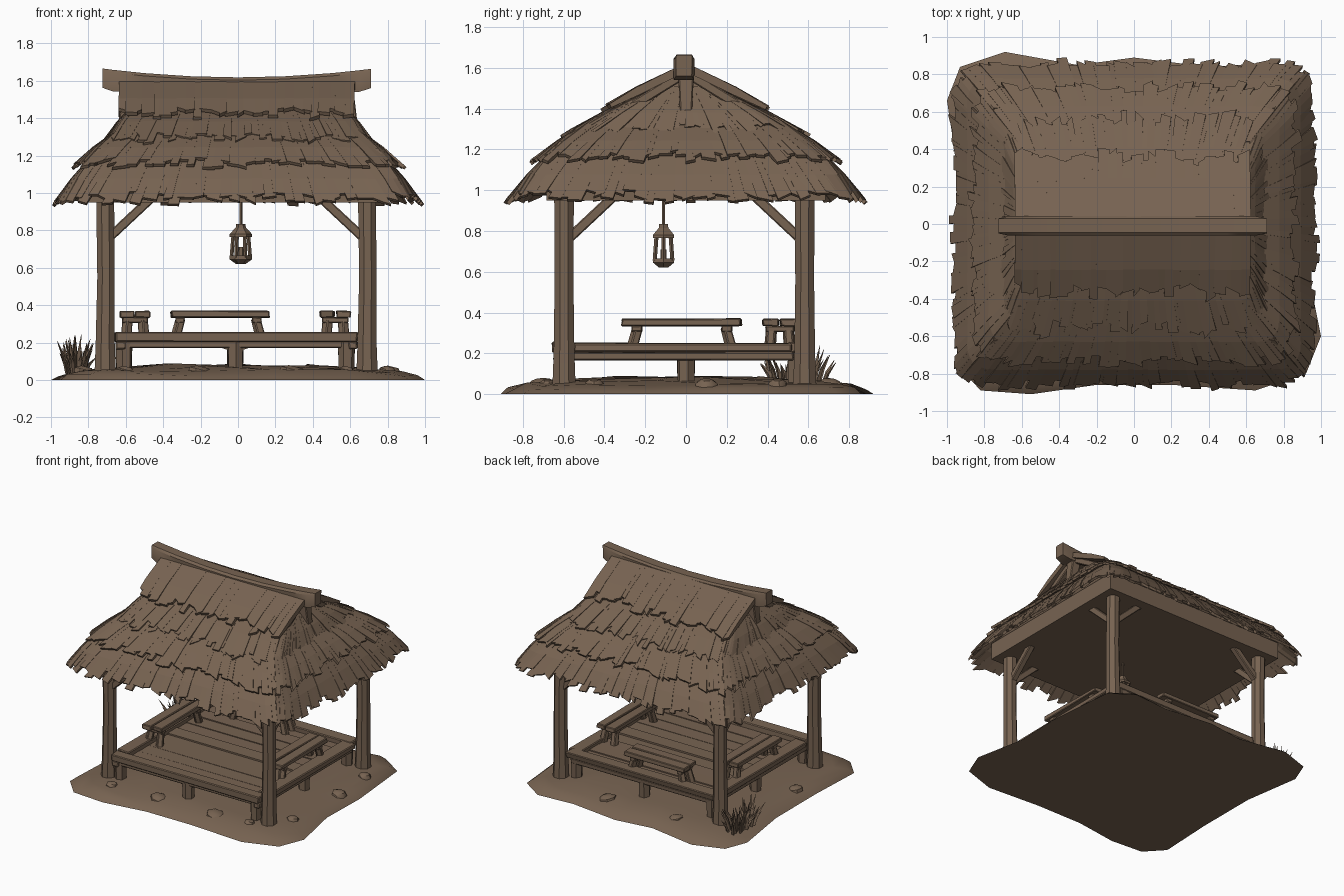
import bpy, bmesh, math, random
from mathutils import Vector as V

if "Cube" in bpy.data.objects:
    bpy.data.objects.remove(bpy.data.objects["Cube"])

random.seed(4)
mat = bpy.data.materials.new("weathered brown")
mat.diffuse_color = (0.185, 0.125, 0.083, 1)
mat.use_nodes = True
mat.node_tree.nodes["Principled BSDF"].inputs["Base Color"].default_value = mat.diffuse_color
R = random.uniform


def make(name, bm, smooth=False, bevel=0):
    bmesh.ops.recalc_face_normals(bm, faces=bm.faces[:])
    me = bpy.data.meshes.new(name)
    bm.to_mesh(me)
    bm.free()
    me.materials.append(mat)
    ob = bpy.data.objects.new(name, me)
    bpy.context.collection.objects.link(ob)
    if bevel:
        m = ob.modifiers.new("bevel", 'BEVEL')
        m.width, m.segments, m.limit_method = bevel, 1, 'ANGLE'
    if smooth:
        bpy.ops.object.select_all(action='DESELECT')
        ob.select_set(True)
        bpy.context.view_layer.objects.active = ob
        bpy.ops.object.shade_smooth_by_angle(angle=math.radians(40))
    return ob


def loft(bm, rings):
    # skin a list of closed rings and cap both ends
    rows = [[bm.verts.new(p) for p in r] for r in rings]
    n = len(rows[0])
    for a, b in zip(rows, rows[1:]):
        for i in range(n):
            bm.faces.new((a[i], a[(i + 1) % n], b[(i + 1) % n], b[i]))
    bm.faces.new(rows[0][::-1])
    bm.faces.new(rows[-1])


def box(bm, x0, x1, y0, y1, z0, z1, j=0.0):
    # box with slightly uneven corners
    loft(bm, [[(x + R(-j, j), y + R(-j, j), z + R(-j, j) * .4) for x, y in
               ((x0, y0), (x1, y0), (x1, y1), (x0, y1))] for z in (z0, z1)])


def tube(bm, pts, radii, n=8, turn=0.0):
    pts = [V(p) for p in pts]
    d = (pts[-1] - pts[0]).normalized()
    u = d.cross(V((0, 1, 0)) if abs(d.z) > .9 else V((0, 0, 1))).normalized()
    w = d.cross(u)
    ang = [turn + 2 * math.pi * i / n for i in range(n)]
    loft(bm, [[p + (u * math.cos(a) + w * math.sin(a)) * r for a in ang]
              for p, r in zip(pts, radii)])


def thatch(bm, A, B, C, D, n, thick=.035, rag=.12):
    # ragged straw strips from top edge A-B to lower edge C-D
    A, B, C, D = V(A), V(B), V(C), V(D)
    nr = (B - A).cross(C - A).normalized()
    if nr.z < 0:
        nr = -nr
    cuts = [min(1, max(0, (i + (R(-.3, .3) if 0 < i < n else 0)) / n)) for i in range(n + 1)]
    for t0, t1 in zip(cuts, cuts[1:]):
        lift, ln = R(0, .012), 1 + R(-rag, rag * .4)
        rings = []
        for v, o in ((0, 0), (.6, .01 + lift * .4), (1, lift)):
            e = [0, 0] if v < 1 else [R(-.08, .05), R(-.08, .05)]
            k = v if v < 1 else ln
            g = .004 if v else 0
            p = [A.lerp(B, t).lerp(C.lerp(D, t + s * g), k + q)
                 for t, s, q in ((t0, -1, e[0]), (t1, 1, e[1]))]
            th = thick if v < 1 else thick * .5
            rings.append([p[0] + nr * (o - th), p[1] + nr * (o - th), p[1] + nr * o, p[0] + nr * o])
        loft(bm, rings)


# earth mound
edge = [(-1, .66), (-.93, .84), (-.69, .92), (-.3, .85), (0, .89), (.4, .84), (.7, .86), (.88, .74),
        (.93, .2), (.92, -.2), (1, -.6), (.92, -.8), (.65, -.89), (.2, -.86), (-.2, -.86),
        (-.55, -.91), (-.82, -.89), (-.95, -.75), (-.93, -.3), (-.93, .2)]
bm = bmesh.new()
loft(bm, [[(x * s, y * s, z + (R(-.01, .01) if z else 0)) for x, y in edge]
          for s, z in ((1, 0), (.96, .025), (.88, .047), (.7, .065), (.4, .08))])
make("earth_mound", bm, True)

# stones
bm = bmesh.new()
for x, y, r in ((-.6, -.72, .05), (-.2, -.7, .07), (.3, -.7, .08), (.58, -.68, .045), (.8, -.45, .05),
                (.82, .1, .06), (.8, .45, .05), (.2, .7, .07), (-.4, .7, .06), (-.82, -.2, .06)):
    tube(bm, [(x, y, .03), (x, y, .055), (x + .01, y, .07)], [r, r * .9, r * .5], 7, R(0, 1))
make("stones", bm, True)

# posts with diagonal braces
for sx in (-1, 1):
    for sy in (-1, 1):
        tag = ("left" if sx < 0 else "right") + ("_front" if sy < 0 else "_back")
        x, y = sx * .7 - .01, sy * .59 - .008
        bm = bmesh.new()
        tube(bm, [(x, y, .03), (x, y, .2), (x + .004, y, .55), (x, y, .96)],
             [.062, .055, .05, .052], 8, math.pi / 8)
        make("post_" + tag, bm, True)
        bm = bmesh.new()
        tube(bm, [(x - sx * .02, y, .76), (x - sx * .25, y, .975)], [.034, .034], 4, math.pi / 4)
        tube(bm, [(x, y - sy * .02, .76), (x, y - sy * .25, .975)], [.034, .034], 4, math.pi / 4)
        make("braces_" + tag, bm, bevel=.006)

# deck planks
bm = bmesh.new()
n = 9
for i in range(n):
    y = -.55 + i * 1.08 / n
    z = R(.212, .225)
    box(bm, -.64 + R(-.01, .01), .62 + R(-.01, .01), y + .001, y + 1.08 / n - .001, .18, z, .004)
make("deck_planks", bm)

# deck rim and joists
bm = bmesh.new()
for y in (-.6, .55):
    box(bm, -.66, .64, y - .055, y + .04, .205, .255, .007)
    box(bm, -.63, .61, y - .03, y + .03, .17, .21, .004)
for x in (-.66, .58):
    box(bm, x - .015, x + .085, -.55, .52, .207, .25, .007)
    box(bm, x + .01, x + .06, -.65, .53, .165, .205, .004)
make("deck_rim", bm, bevel=.006)

# stub supports with corbels
bm = bmesh.new()
for x in (-.61, -.015, .58):
    for y in (-.6, 0, .54):
        tube(bm, [(x, y, .04), (x, y, .21)], [.042, .046], 6, R(0, 1))
        if y and abs(x) < .1:
            for s in (-1, 1):
                tube(bm, [(x, y, .17), (x + s * .12, y, .195)], [.03, .012], 4, math.pi / 4)
make("deck_supports", bm, True)


def bench(name, cx, cy, length, along_y):
    # two plank seat on four splayed legs
    bm = bmesh.new()
    h = length / 2
    for s in (-1, 1):
        box(bm, -h + R(-.015, .015), h + R(-.015, .015), s * .043 - .039, s * .043 + .039, .333, .37, .006)
        box(bm, s * (h - .06) - .025, s * (h - .06) + .025, -.07, .07, .305, .335, .003)
        for q in (-1, 1):
            tube(bm, [(s * (h - .03), q * .05, .2), (s * (h - .065), q * .04, .33)], [.032, .03], 5)
    for v in bm.verts:
        x, y, z = v.co
        v.co = (cx - y, cy + x, z) if along_y else (cx + x, cy + y, z)
    make(name, bm, bevel=.005)


bench("back_bench", -.105, .46, .53, False)
bench("left_bench", -.55, -.02, .56, True)
bench("right_bench", .52, -.02, .56, True)

# roof core with flat ceiling resting on the posts
bm = bmesh.new()
loft(bm, [[(-a - .005, -b, z), (a - .01, -b, z), (a - .01, b, z), (-a - .005, b, z)] for a, b, z in
          ((.81, .685, .948), (.81, .685, 1.08), (.66, .5, 1.25), (.54, .22, 1.42), (.5, .03, 1.53))])
make("roof_core", bm)

# hipped thatch tiers: top half sizes and height, lower half sizes and height
tiers = (("eave_thatch", (.75, .62, 1.24), (.97, .87, .955), .2),
         ("middle_thatch", (.62, .44, 1.36), (.87, .745, 1.15), .17),
         ("upper_thatch", (.53, .14, 1.51), (.71, .58, 1.28), .12))
for name, (a, b, z), (c, d, w), rad in tiers:
    bm = bmesh.new()
    for s in (-1, 1):
        thatch(bm, (-a, s * b, z), (a, s * b, z), (-c, s * d, w), (c, s * d, w), 38)
        thatch(bm, (s * a, -b, z), (s * a, b, z), (s * c, -d, w), (s * c, d, w), 34)
    # round off the hips
    for v in bm.verts:
        k = min(1, max(0, (z - v.co.z) / (z - w)))
        r = rad * k
        dx = abs(v.co.x) - (a + (c - a) * k - r)
        dy = abs(v.co.y) - (b + (d - b) * k - r)
        if r > .01 and dx > 0 and dy > 0:
            f = max(dx, dy) / math.hypot(dx, dy)
            v.co.x -= math.copysign(dx * (1 - f) * .9, v.co.x)
            v.co.y -= math.copysign(dy * (1 - f) * .9, v.co.y)
    make(name, bm)

# gabled crown thatch
bm = bmesh.new()
for s in (-1, 1):
    thatch(bm, (-.635, s * .02, 1.615), (.625, s * .02, 1.615),
           (-.635, s * .385, 1.415), (.615, s * .385, 1.415), 28, .04, .15)
make("crown_thatch", bm)

# gable rafters and king posts
bm = bmesh.new()
for s in (-1, 1):
    x = s * .575
    tube(bm, [(x + s * .05, 0, 1.28), (x, 0, 1.58)], [.035, .055], 4, math.pi / 4)
    for q in (-1, 1):
        tube(bm, [(x, 0, 1.575), (x, q * .3, 1.39)], [.032, .032], 4, math.pi / 4)
make("gable_frame", bm, bevel=.006)

# sagging ridge log
bm = bmesh.new()
rings = []
for x in (-.725, -.67, -.5, -.25, 0, .25, .5, .65, .71):
    top = 1.618 + .09 * x * x
    e = .012 if abs(x) > .7 else 0
    bot = top - (.1 if abs(x) < .6 else .115) + e
    rings.append([(x, -.06 + e, bot), (x, .04 - e, bot), (x, .042 - e, top - .015),
                  (x, .03, top), (x, -.045, top), (x, -.062 + e, top - .015)])
loft(bm, rings)
make("ridge_log", bm, True)

# hanging lantern
bm = bmesh.new()
lx, ly = .015, -.11
tube(bm, [(lx, ly, .82), (lx, ly, .96)], [.008, .008], 6)
tube(bm, [(lx, ly, .765), (lx, ly, .78), (lx, ly, .815), (lx, ly, .835)], [.06, .06, .027, .025], 6)
tube(bm, [(lx, ly, .62), (lx, ly, .645), (lx, ly, .665)], [.025, .06, .058], 6)
tube(bm, [(lx, ly, .66), (lx, ly, .71)], [.018, .016], 6)
for i in range(6):
    c, s = math.cos(i * math.pi / 3), math.sin(i * math.pi / 3)
    tube(bm, [(lx + c * .05, ly + s * .05, .655), (lx + c * .04, ly + s * .04, .775)], [.01, .01], 4)
make("lantern", bm)

# grass tuft by the back left post
bm = bmesh.new()
for i in range(44):
    dx, dy = R(-.05, .06), R(-.12, .14)
    h = R(.1, .22) * (1 - abs(dx) * 4)
    p = V((-.87 + dx, .54 + dy, .035))
    o = V((dx * 1.1 + R(-.02, .02), dy * .5 + R(-.03, .03), 0))
    tube(bm, [p, p + o * .4 + V((0, 0, h * .55)), p + o + V((0, 0, h))], [.012, .01, .001], 3, R(0, 6))
make("grass_tuft", bm)
